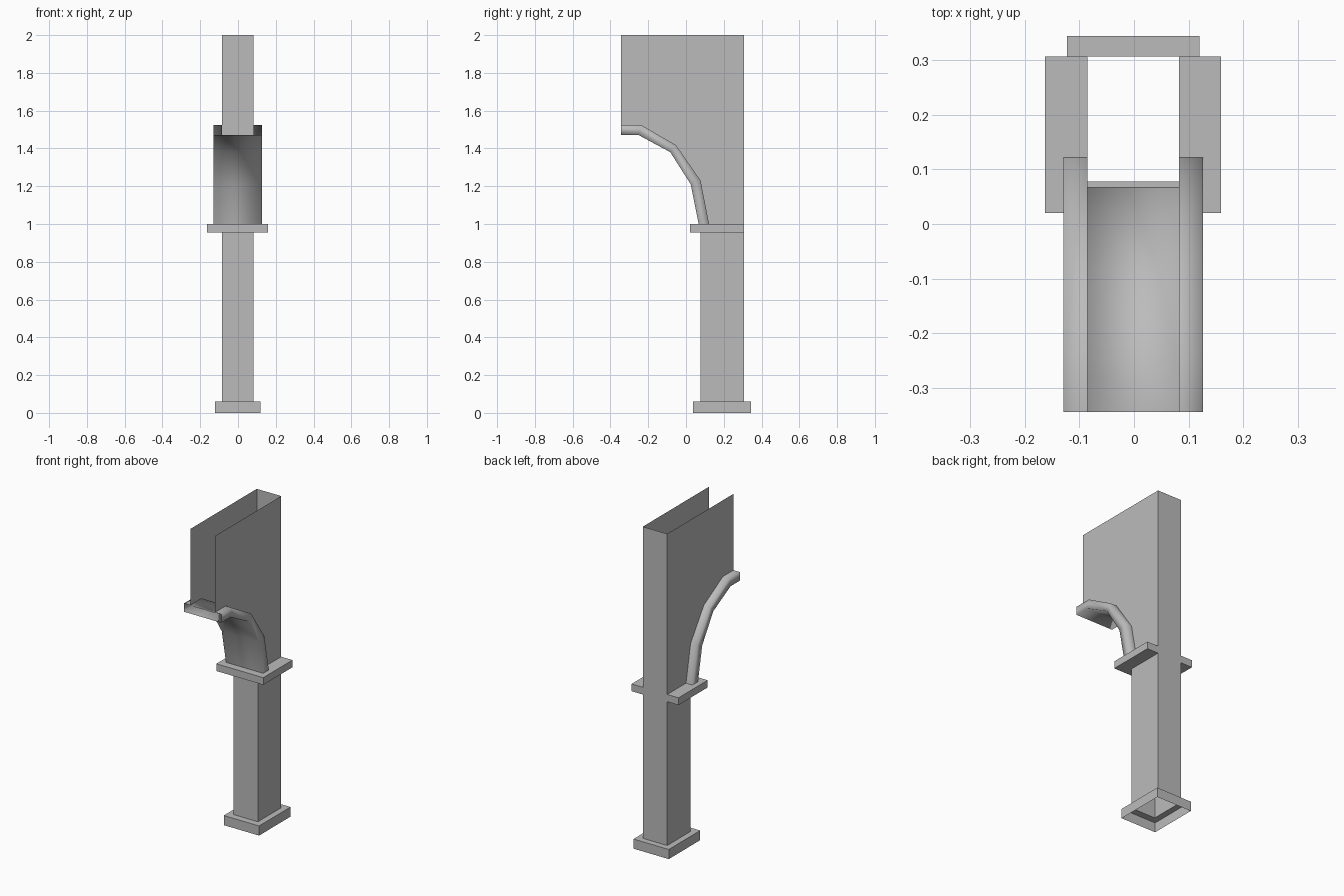
import bpy
import bmesh

cube = bpy.data.objects.get("Cube")
if cube:
    bpy.data.objects.remove(cube, do_unlink=True)

stone = bpy.data.materials.new("grey_stone")
stone.use_nodes = True
GREY = (0.5, 0.5, 0.5, 1)
stone.diffuse_color = GREY
stone.node_tree.nodes["Principled BSDF"].inputs["Base Color"].default_value = GREY

CX = -0.0015               # centre line in x
SHAFT = 0.084              # half width of the shaft and panels
FRONT, BACK = 0.078, 0.307
BASE_TOP, CAP_LOW, CAP_TOP, TOP = 0.06, 0.955, 1.0, 2.0


def build(name, polygons, smooth=False):
    """Make an object from lists of corner points, welding shared corners."""
    bm = bmesh.new()
    for polygon in polygons:
        bm.faces.new([bm.verts.new((CX + x, y, z)) for x, y, z in polygon])
    bmesh.ops.remove_doubles(bm, verts=bm.verts, dist=0.0005)
    bmesh.ops.recalc_face_normals(bm, faces=bm.faces)
    mesh = bpy.data.meshes.new(name)
    bm.to_mesh(mesh)
    bm.free()
    mesh.materials.append(stone)
    for face in mesh.polygons:
        face.use_smooth = smooth
    obj = bpy.data.objects.new(name, mesh)
    bpy.context.collection.objects.link(obj)
    return obj


def rectangle(half, y0, y1, z):
    return [(-half, y0, z), (half, y0, z), (half, y1, z), (-half, y1, z)]


def bridge(a, b, closed=True):
    """Quads joining two matching outlines."""
    n = len(a)
    return [[a[i], a[(i + 1) % n], b[(i + 1) % n], b[i]]
            for i in range(n if closed else n - 1)]


def shaft_at(z):
    return rectangle(SHAFT, FRONT, BACK, z)


# Hollow shaft
build("shaft", bridge(shaft_at(BASE_TOP), shaft_at(CAP_TOP)))

# Plinth: outer walls and a top ring, open underneath
low, high = (rectangle(0.1215, 0.036, 0.345, z) for z in (0, BASE_TOP))
build("plinth", bridge(low, high) + bridge(high, shaft_at(BASE_TOP)))

# Collar around the front and sides, flush with the back of the shaft
low, high = (rectangle(0.1615, 0.02, BACK, z) for z in (CAP_LOW, CAP_TOP))
collar = []
for i in (3, 0, 1):
    j = (i + 1) % 4
    collar.append([low[i], low[j], high[j], high[i]])
    for outer, z in ((low, CAP_LOW), (high, CAP_TOP)):
        inner = shaft_at(z)
        collar.append([outer[i], outer[j], inner[j], inner[i]])
for s in (-1, 1):
    collar.append([(s * x, BACK, z) for x, z in
                   ((SHAFT, CAP_LOW), (0.1615, CAP_LOW), (0.1615, CAP_TOP), (SHAFT, CAP_TOP))])
build("collar", collar)

# Arch profiles in (y, z), from the collar up to the front
under = [(0.067, 1.0), (0.025, 1.21), (-0.083, 1.38), (-0.253, 1.472), (-0.345, 1.472)]
over = [(0.122, 1.0), (0.077, 1.23), (-0.053, 1.418), (-0.24, 1.525), (-0.345, 1.525)]


def along(profile, x):
    return [(x, y, z) for y, z in profile]


# Upper wall: two side panels following the arch and a back panel
outline = over + [(-0.345, TOP), (BACK, TOP), (BACK, CAP_TOP)]
back = [(-SHAFT, BACK, CAP_TOP), (SHAFT, BACK, CAP_TOP),
        (SHAFT, BACK, TOP), (-SHAFT, BACK, TOP)]
build("upper_wall", [along(outline, -SHAFT), along(outline, SHAFT), back])

# Arch moulding: full-width soffit, outer sides and top strips, open at the ends
EDGE = 0.128
moulding = bridge(along(under, -EDGE), along(under, EDGE), closed=False)
for s in (-1, 1):
    moulding += bridge(along(under, s * EDGE), along(over, s * EDGE), closed=False)
    moulding += bridge(along(over, s * EDGE), along(over, s * SHAFT), closed=False)
build("arch_moulding", moulding, smooth=True)
